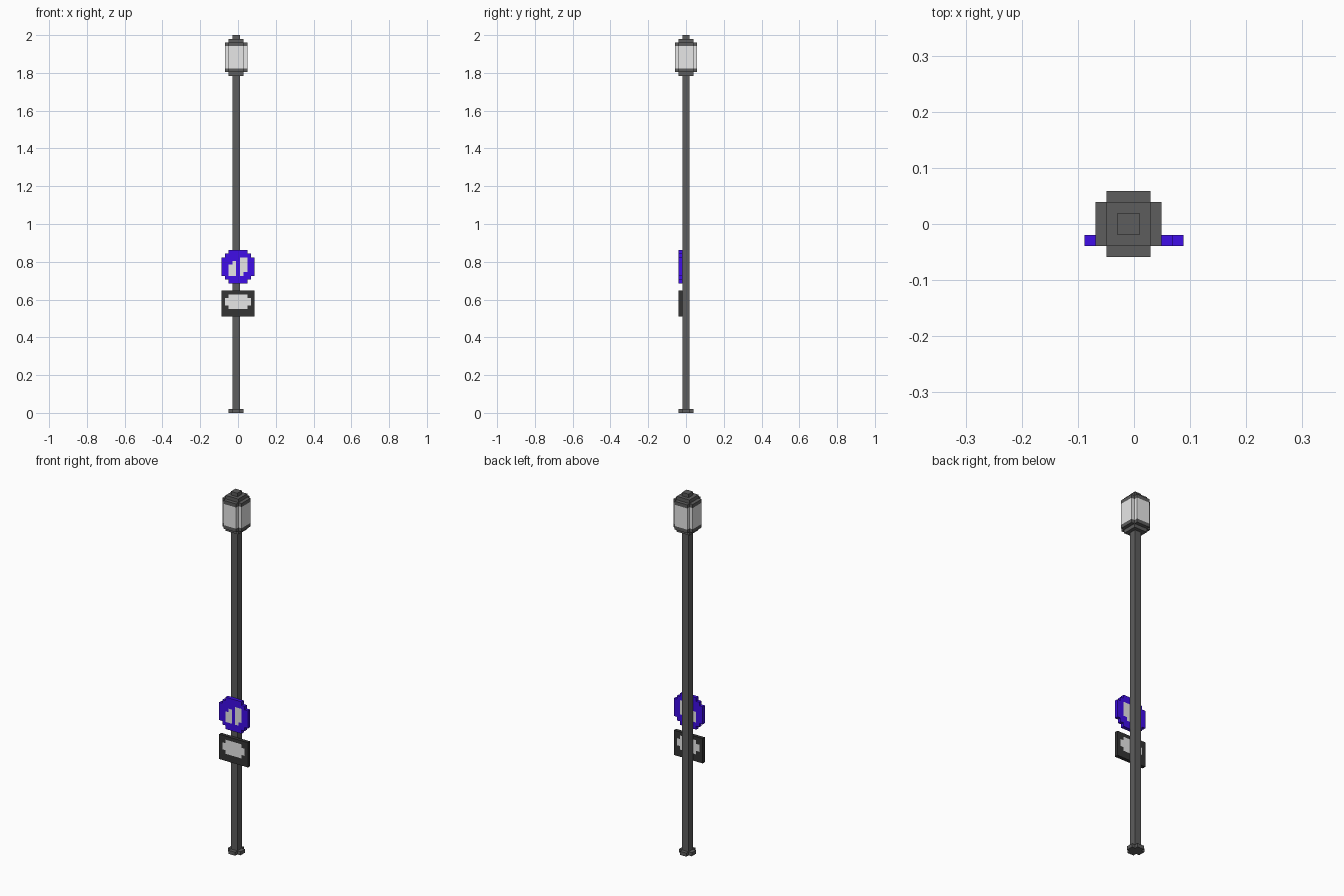
import bpy, bmesh

if "Cube" in bpy.data.objects:
    bpy.data.objects.remove(bpy.data.objects["Cube"])

V = 2 / 102          # one block of the model
CX = -V / 2          # post axis sits half a block left of centre


def material(name, rgb):
    m = bpy.data.materials.new(name)
    m.diffuse_color = (*rgb, 1)
    m.use_nodes = True
    m.node_tree.nodes["Principled BSDF"].inputs["Base Color"].default_value = m.diffuse_color
    return m


grey = material("dark grey metal", (0.11, 0.11, 0.11))
black = material("black frame", (0.034, 0.034, 0.034))
white = material("pale white", (0.8, 0.8, 0.8))
blue = material("deep blue", (0.05, 0.004, 0.8))


def finish(name, bm, mats):
    bmesh.ops.recalc_face_normals(bm, faces=bm.faces)
    me = bpy.data.meshes.new(name)
    bm.to_mesh(me)
    bm.free()
    for m in mats:
        me.materials.append(m)
    ob = bpy.data.objects.new(name, me)
    bpy.context.collection.objects.link(ob)


def column(name, width, row0, row1, mat, notch=0):
    """Square column about the post axis, optionally with notched corners."""
    h, n = width / 2, width / 2 - notch
    pts = []
    for sx, sy in ((1, 1), (-1, 1), (-1, -1), (1, -1)):
        if notch:
            c = [(sx * h, sy * n), (sx * n, sy * n), (sx * n, sy * h)]
            pts += c if sx * sy > 0 else c[::-1]
        else:
            pts.append((sx * h, sy * h))
    bm = bmesh.new()
    face = bm.faces.new([bm.verts.new((CX + x * V, y * V, row0 * V)) for x, y in pts])
    ext = bmesh.ops.extrude_face_region(bm, geom=[face], use_keep_orig=True)
    top = [g for g in ext["geom"] if isinstance(g, bmesh.types.BMVert)]
    bmesh.ops.translate(bm, verts=top, vec=(0, 0, (row1 - row0) * V))
    finish(name, bm, [mat])


def sign(name, rows, row0, inside, pale, mat):
    """Plate of 9 columns; cells kept by inside(c, r), pale ones by pale(c, r)."""
    bm = bmesh.new()
    grid = {}

    def vert(c, r):
        if (c, r) not in grid:
            grid[c, r] = bm.verts.new(((c - 4.5) * V, -2 * V, (row0 + r) * V))
        return grid[c, r]

    faces = []
    for c in range(9):
        for r in range(rows):
            if inside(c, r):
                f = bm.faces.new([vert(c, r), vert(c + 1, r), vert(c + 1, r + 1), vert(c, r + 1)])
                f.material_index = int(pale(c, r))
                faces.append(f)
    ext = bmesh.ops.extrude_face_region(bm, geom=faces, use_keep_orig=True)
    back = [g for g in ext["geom"] if isinstance(g, bmesh.types.BMVert)]
    bmesh.ops.translate(bm, verts=back, vec=(0, V, 0))
    # rim always takes the frame colour
    bm.normal_update()
    for f in bm.faces:
        if abs(f.normal.y) < 0.5:
            f.material_index = 0
    finish(name, bm, [mat, white])


# Post and foot
column("foot", 4, 0, 1, grey, notch=1)
column("post", 2, 1, 91, grey)

# Lantern
column("lantern_collar", 4, 91, 92, grey)
column("lantern_tray", 6, 92, 93, grey, notch=1)
column("lantern_glass", 6, 93, 99, white, notch=1)
column("lantern_roof", 6, 99, 100, grey, notch=1)
column("lantern_cap", 4, 100, 101, grey)
column("lantern_finial", 2, 101, 102, grey)

# Round blue sign with two pale upright marks
mark_tops = {2: 4, 3: 5, 5: 6, 6: 6}
sign("round_sign", 9, 35,
     lambda c, r: abs(c - 4) + abs(r - 4) <= 6,
     lambda c, r: c in mark_tops and (3 if c == 6 else 2) <= r <= mark_tops[c],
     blue)

# Rectangular plate with a pale panel, corners clipped
sign("notice_plate", 7, 26,
     lambda c, r: True,
     lambda c, r: 1 <= c <= 7 and 2 <= r <= 5 and not (c in (1, 7) and r in (2, 5)),
     black)
